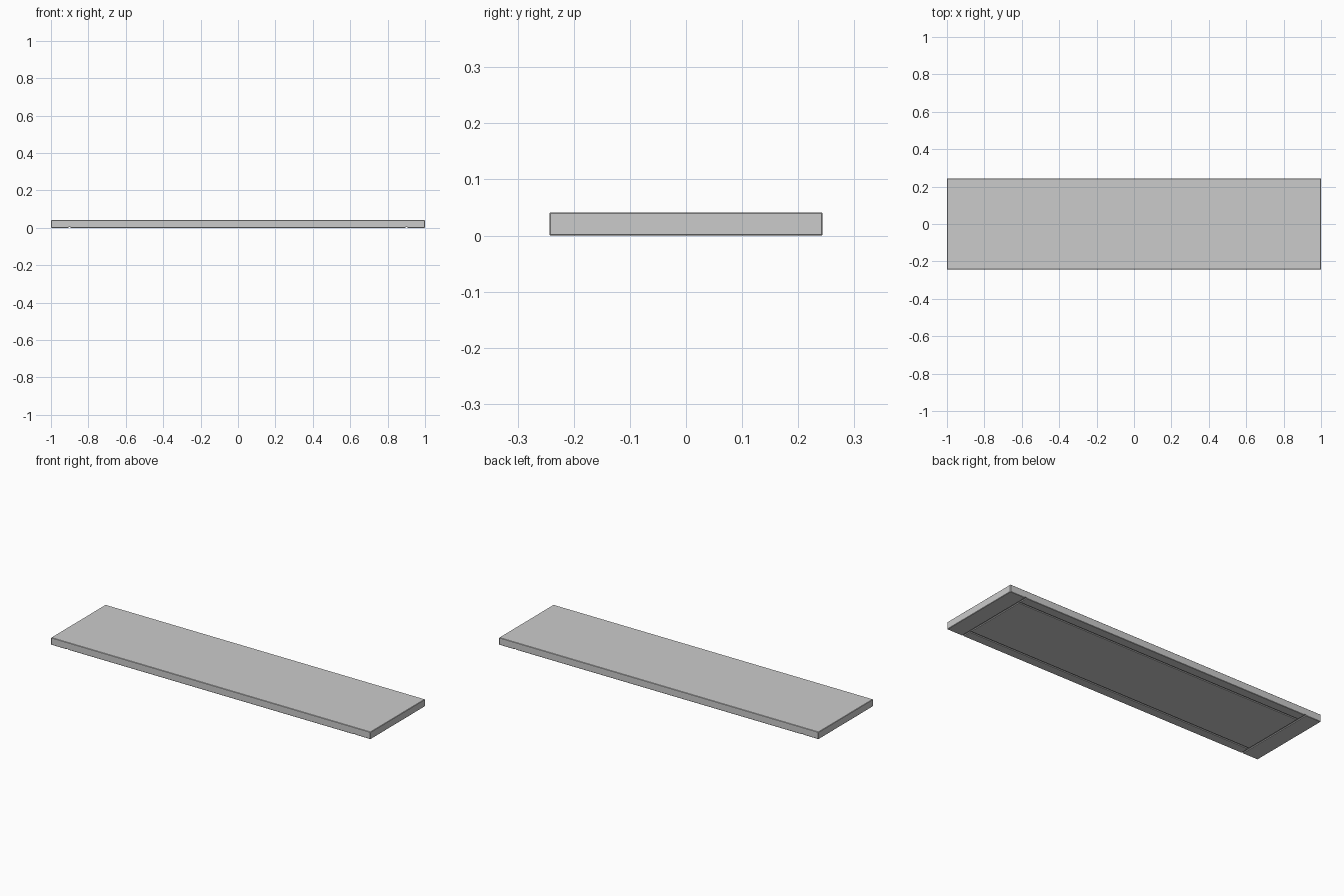
import bpy

if "Cube" in bpy.data.objects:
    bpy.data.objects.remove(bpy.data.objects["Cube"])

L, W, H = 2.0, 0.487, 0.041


def box(name, size, loc):
    bpy.ops.mesh.primitive_cube_add(size=1, location=loc)
    ob = bpy.context.object
    ob.name = name
    ob.scale = size
    bpy.ops.object.transform_apply(location=False, rotation=False, scale=True)
    return ob


# Coping slab with finely chamfered edges
slab = box("slab", (L, W, H), (0, 0, H / 2))
bevel = slab.modifiers.new("edge_chamfer", "BEVEL")
bevel.width = 0.002
bevel.segments = 1

# Drip grooves in the underside: two across, two lengthwise between them
g, d = 0.01, 0.005
for s in (-1, 1):
    grooves = (
        box("cross_groove_cutter", (g, W + 0.1, 2 * d), (s * 0.9, 0, 0)),
        box("long_groove_cutter", (1.8, g, 2 * d), (0, s * 0.188, 0)),
    )
    for cutter in grooves:
        cutter.hide_render = True
        cutter.hide_set(True)
        cut = slab.modifiers.new("drip_groove", "BOOLEAN")
        cut.operation = "DIFFERENCE"
        cut.solver = "EXACT"
        cut.object = cutter
